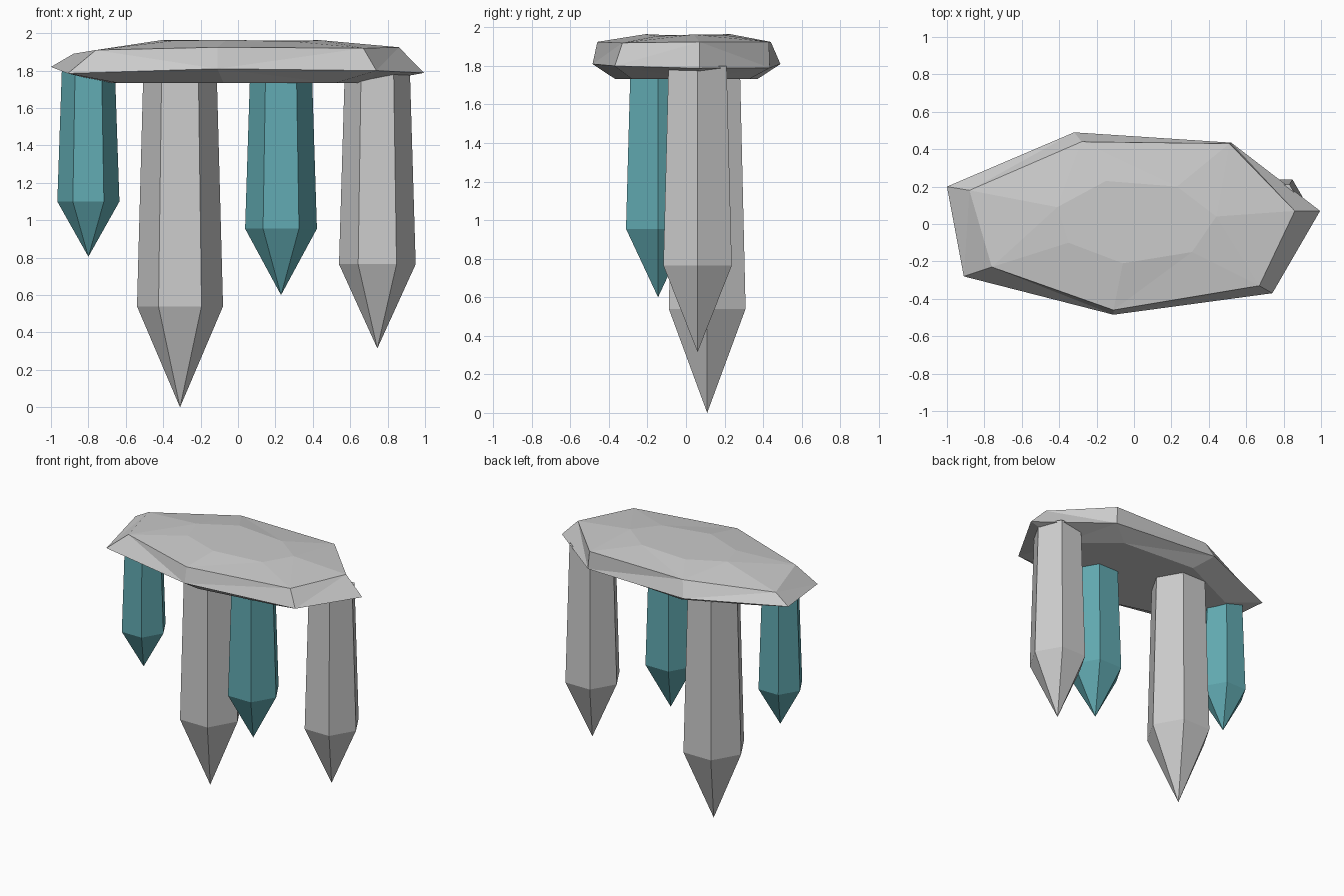
import bpy, bmesh
from math import cos, sin, pi

if "Cube" in bpy.data.objects:
    bpy.data.objects.remove(bpy.data.objects["Cube"])


def loft(name, rings, tip=None, mat=None):
    """Skin stacked rings, cap the first, close the last with a tip or a cap."""
    bm = bmesh.new()
    rows = [[bm.verts.new(p) for p in ring] for ring in rings]
    n = len(rows[0])
    for a, b in zip(rows, rows[1:]):
        for i in range(n):
            j = (i + 1) % n
            bm.faces.new((a[i], a[j], b[j], b[i]))
    bm.faces.new(rows[0][::-1])
    if tip:
        t = bm.verts.new(tip)
        for i in range(n):
            bm.faces.new((rows[-1][i], rows[-1][(i + 1) % n], t))
    else:
        bm.faces.new(rows[-1])
    bmesh.ops.triangulate(bm, faces=[f for f in bm.faces if len(f.verts) == 4])
    bmesh.ops.recalc_face_normals(bm, faces=bm.faces)
    me = bpy.data.meshes.new(name)
    bm.to_mesh(me)
    bm.free()
    ob = bpy.data.objects.new(name, me)
    bpy.context.collection.objects.link(ob)
    if mat:
        me.materials.append(mat)
    return ob


# Rock slab: irregular seven-sided rings from underside to crown
rim = [(-1.0, .20, 1.82), (-.91, -.28, 1.785), (-.11, -.485, 1.81), (.74, -.37, 1.80),
       (.995, .07, 1.788), (.52, .435, 1.79), (-.32, .49, 1.81)]
shoulder = [(-.88, .18, 1.89), (-.76, -.23, 1.91), (-.11, -.46, 1.925), (.67, -.33, 1.92),
            (.86, .07, 1.925), (.51, .43, 1.925), (-.28, .44, 1.925)]
crown = [(-.41, .09, 1.963), (-.35, -.10, 1.96), (-.06, -.21, 1.965), (.31, -.15, 1.955),
         (.44, .04, 1.963), (.23, .20, 1.96), (-.15, .23, 1.965)]
underside = [(x * .70, y * .76, 1.733) for x, y, z in rim]
loft("rock_slab", [underside, rim, shoulder, crown])

# Hanging crystals: tapered hexagonal prisms ending in a point
teal = bpy.data.materials.new("teal_crystal")
teal.diffuse_color = (.12, .40, .44, 1)
teal.use_nodes = True
teal.node_tree.nodes["Principled BSDF"].inputs["Base Color"].default_value = teal.diffuse_color


def hexagon(x, y, z, r):
    return [(x + r * cos(k * pi / 3), y + r * sin(k * pi / 3), z) for k in range(6)]


def crystal(name, x, y, r_top, r_low, z_low, z_tip, mat=None):
    loft(name, [hexagon(x, y, 1.80, r_top), hexagon(x, y, z_low, r_low)], (x, y, z_tip), mat)


crystal("large_grey_crystal", -.31, .11, .196, .23, .54, 0)
crystal("right_grey_crystal", .745, .06, .174, .205, .765, .315)
crystal("middle_teal_crystal", .23, -.145, .165, .192, .955, .60, teal)
crystal("left_teal_crystal", -.80, .01, .142, .166, 1.10, .805, teal)
